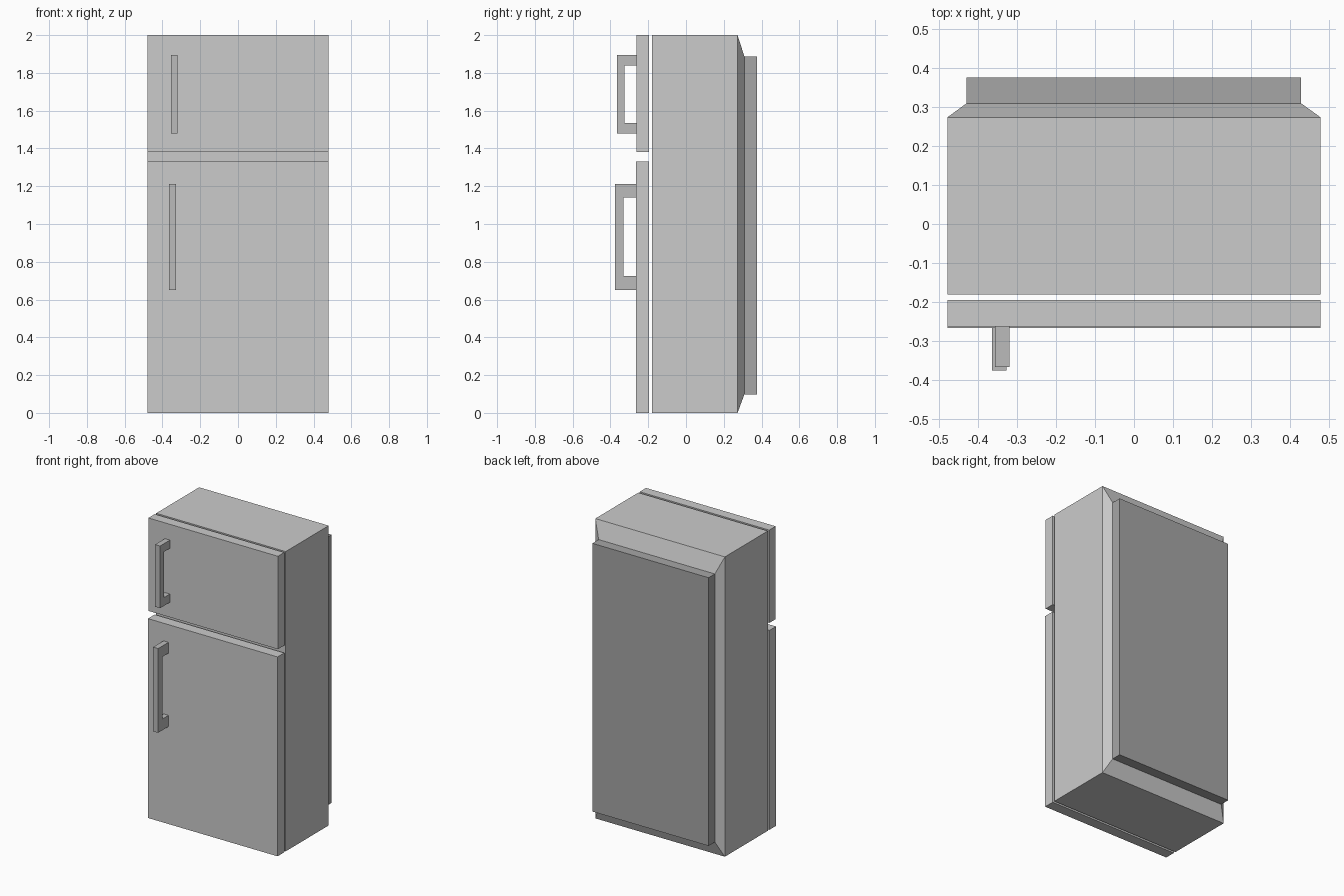
import bpy
import bmesh

if "Cube" in bpy.data.objects:
    bpy.data.objects.remove(bpy.data.objects["Cube"])


def shade(name, value):
    mat = bpy.data.materials.new(name)
    mat.diffuse_color = (value, value, value, 1)
    mat.use_nodes = True
    mat.node_tree.nodes["Principled BSDF"].inputs["Base Color"].default_value = mat.diffuse_color
    return mat


handle_grey = shade("handle_grey", 0.5)
panel_grey = shade("panel_grey", 0.38)


def finish(name, bm, mat=None):
    bmesh.ops.recalc_face_normals(bm, faces=bm.faces)
    mesh = bpy.data.meshes.new(name)
    bm.to_mesh(mesh)
    bm.free()
    obj = bpy.data.objects.new(name, mesh)
    bpy.context.collection.objects.link(obj)
    if mat:
        mesh.materials.append(mat)
    return obj


def box(x, y, z):
    """Box between (min, max) pairs."""
    bm = bmesh.new()
    bmesh.ops.create_cube(bm, size=1)
    for v in bm.verts:
        v.co = [pair[c > 0] for pair, c in zip((x, y, z), v.co)]
    return bm


def handle(name, x, y_door, y_grip, y_front, z, z_inner):
    """C-shaped profile in the YZ plane, extruded across x."""
    profile = [(y_door, z[0]), (y_front, z[0]), (y_front, z[1]), (y_door, z[1]),
               (y_door, z_inner[1]), (y_grip, z_inner[1]),
               (y_grip, z_inner[0]), (y_door, z_inner[0])]
    bm = bmesh.new()
    face = bm.faces.new([bm.verts.new((x[0], py, pz)) for py, pz in profile])
    ext = bmesh.ops.extrude_face_region(bm, geom=[face], use_keep_orig=True)
    verts = [g for g in ext["geom"] if isinstance(g, bmesh.types.BMVert)]
    bmesh.ops.translate(bm, verts=verts, vec=(x[1] - x[0], 0, 0))
    return finish(name, bm, handle_grey)


WIDTH = (-0.478, 0.478)
BACK_X, BACK_Z = (-0.429, 0.428), (0.098, 1.887)

# Cabinet with its back face extruded and shrunk into a chamfered rim
bm = box(WIDTH, (-0.18, 0.273), (0, 2))
back = max(bm.faces, key=lambda f: f.calc_center_median().y)
rim = bmesh.ops.extrude_discrete_faces(bm, faces=[back])["faces"][0]
for v in rim.verts:
    v.co = (BACK_X[v.co.x > 0], 0.309, BACK_Z[v.co.z > 1])
finish("cabinet", bm)

# Rear panel
finish("rear_panel", box(BACK_X, (0.309, 0.375), BACK_Z), panel_grey)

# Doors, standing just clear of the cabinet
finish("freezer_door", box(WIDTH, (-0.195, -0.262), (1.38, 2)))
finish("fridge_door", box(WIDTH, (-0.195, -0.266), (0, 1.33)))

# Handles
handle("freezer_handle", (-0.356, -0.319), -0.262, -0.325, -0.366, (1.48, 1.895), (1.535, 1.84))
handle("fridge_handle", (-0.364, -0.327), -0.266, -0.33, -0.375, (0.65, 1.212), (0.725, 1.14))
